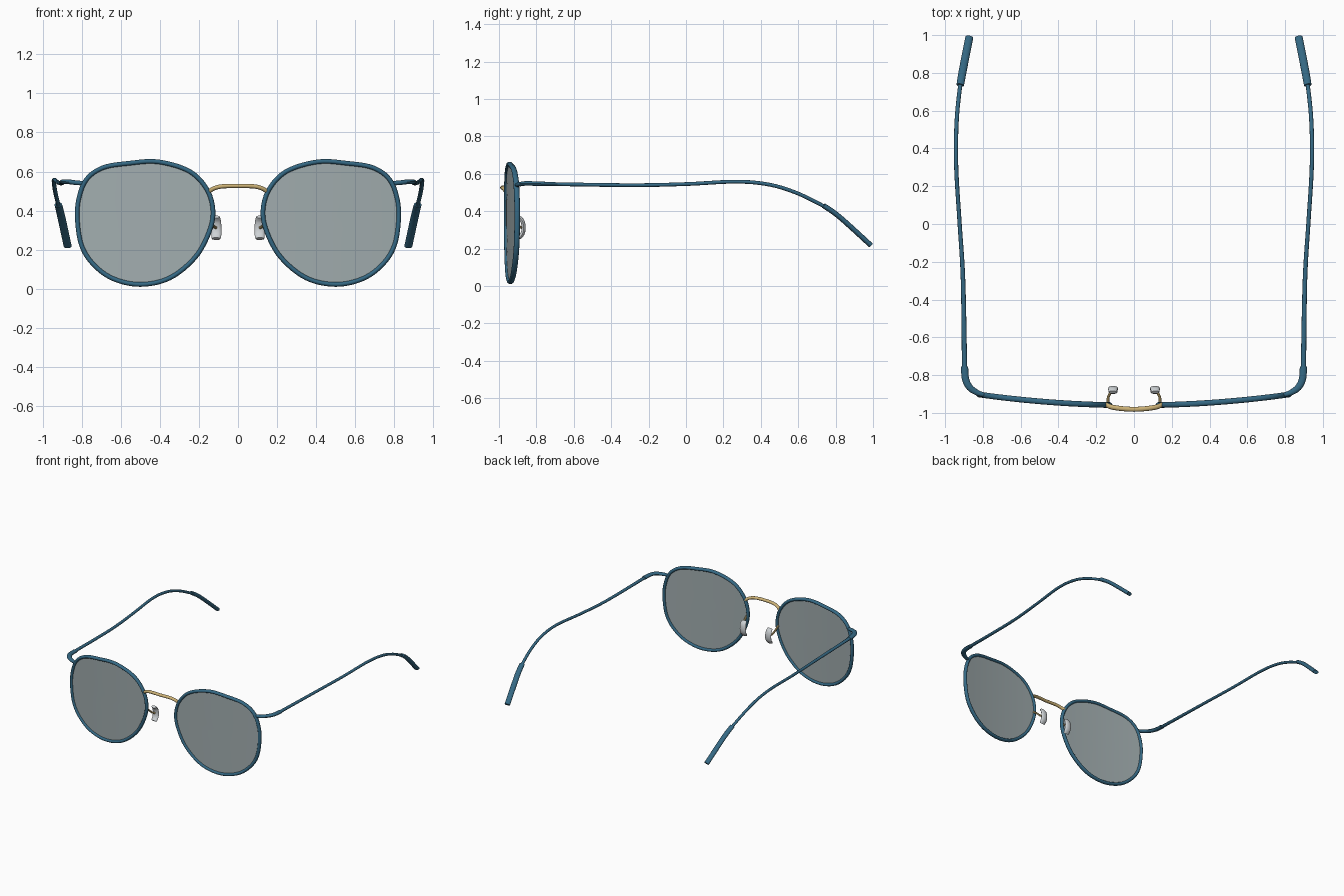
import bpy, bmesh, math
from mathutils import Vector

if "Cube" in bpy.data.objects:
    bpy.data.objects.remove(bpy.data.objects["Cube"], do_unlink=True)


def material(name, colour, alpha=1.0):
    m = bpy.data.materials.new(name)
    m.use_nodes = True
    m.diffuse_color = (*colour, alpha)
    bsdf = m.node_tree.nodes["Principled BSDF"]
    bsdf.inputs["Base Color"].default_value = (*colour, 1)
    bsdf.inputs["Alpha"].default_value = alpha
    return m


BLUE = material("blue metal", (0.035, 0.14, 0.23))
GOLD = material("gold metal", (0.60, 0.44, 0.18))
GLASS = material("grey lens", (0.36, 0.42, 0.43), 0.7)
PAD = material("clear pad", (0.62, 0.65, 0.67))
X, Y, Z = Vector((1, 0, 0)), Vector((0, 1, 0)), Vector((0, 0, 1))


def smooth_path(pts, closed=False, steps=6):
    """Catmull-Rom curve through points of any dimension."""
    n, out = len(pts), []
    at = (lambda i: pts[i % n]) if closed else (lambda i: pts[max(0, min(n - 1, i))])
    for i in range(n if closed else n - 1):
        a, b, c, d = at(i - 1), at(i), at(i + 1), at(i + 2)
        for k in range(steps):
            t = k / steps
            out.append([q + t / 2 * (r - p + t * (2 * p - 5 * q + 4 * r - s + t * (3 * q - p - 3 * r + s)))
                        for p, q, r, s in zip(a, b, c, d)])
    if not closed:
        out.append(list(pts[-1]))
    return out


def finish(name, bm, mat):
    bmesh.ops.recalc_face_normals(bm, faces=bm.faces[:])
    me = bpy.data.meshes.new(name)
    bm.to_mesh(me)
    bm.free()
    me.materials.append(mat)
    ob = bpy.data.objects.new(name, me)
    bpy.context.collection.objects.link(ob)
    bpy.ops.object.select_all(action="DESELECT")
    ob.select_set(True)
    bpy.context.view_layer.objects.active = ob
    bpy.ops.object.shade_smooth_by_angle(angle=math.radians(40))


def sweep(name, path, mat, ref, side=1, closed=False, sides=12):
    """Elliptical tube; each path point is x, y, z, half width, half height."""
    bm, rings, n = bmesh.new(), [], len(path)
    pos = [Vector((side * p[0], p[1], p[2])) for p in path]
    for i, p in enumerate(path):
        if closed:
            t = pos[(i + 1) % n] - pos[i - 1]
        else:
            t = pos[min(i + 1, n - 1)] - pos[max(i - 1, 0)]
        t.normalize()
        u = ref.cross(t).normalized()
        v = t.cross(u)
        rings.append([bm.verts.new(pos[i] + u * p[3] * math.cos(a) + v * p[4] * math.sin(a))
                      for a in (math.tau * k / sides for k in range(sides))])
    for i in range(n if closed else n - 1):
        r, q = rings[i], rings[(i + 1) % n]
        for k in range(sides):
            j = (k + 1) % sides
            bm.faces.new((r[k], r[j], q[j], q[k]))
    if not closed:
        bm.faces.new(rings[0])
        bm.faces.new(rings[-1])
    finish(name, bm, mat)


def wrap(x):
    """Depth of the gently wrapped front at a given x."""
    return -0.96 + 0.085 * x * x


def lens(name, outline, side):
    """Thin curved disc that fills the rim."""
    bm, cx, cz, rows = bmesh.new(), 0.47, 0.34, 6
    for off in (-0.003, 0.003):
        spot = lambda x, z: bm.verts.new((side * x, wrap(x) + off, z))
        mid = spot(cx, cz)
        prev = None
        for r in range(1, rows + 1):
            f = r / rows
            ring = [spot(cx + (x - cx) * f, cz + (z - cz) * f) for x, z in outline]
            for k in range(len(ring)):
                j = k - 1
                if prev:
                    bm.faces.new((prev[j], prev[k], ring[k], ring[j]))
                else:
                    bm.faces.new((mid, ring[k], ring[j]))
            prev = ring
        if off < 0:
            front = prev
    for k in range(len(front)):
        bm.faces.new((front[k - 1], front[k], prev[k], prev[k - 1]))
    finish(name, bm, GLASS)


# Rim outline, from the top clockwise
outline = smooth_path([
    (0.41, 0.65), (0.56, 0.642), (0.69, 0.62), (0.775, 0.56), (0.815, 0.46), (0.822, 0.35),
    (0.80, 0.22), (0.74, 0.125), (0.64, 0.052), (0.50, 0.022), (0.35, 0.055), (0.22, 0.16),
    (0.148, 0.29), (0.128, 0.40), (0.16, 0.51), (0.25, 0.602)], closed=True)

for label, s in (("left", 1), ("right", -1)):
    sweep(label + "_rim", [(x, wrap(x), z, 0.012, 0.015) for x, z in outline],
          BLUE, Y, s, closed=True)
    lens(label + "_lens", outline, s)

    # End piece wraps round the corner to the hinge
    sweep(label + "_end_piece", smooth_path([
        (0.79, -0.905, 0.54, 0.011, 0.011), (0.83, -0.893, 0.543, 0.015, 0.012),
        (0.87, -0.865, 0.548, 0.018, 0.012), (0.892, -0.82, 0.548, 0.019, 0.012),
        (0.897, -0.755, 0.546, 0.019, 0.012)]), BLUE, Z, s)

    # Arm bends down behind the ear
    sweep(label + "_arm", smooth_path([
        (0.897, -0.77, 0.546, 0.014, 0.010), (0.905, -0.3, 0.539, 0.012, 0.010),
        (0.923, 0.0, 0.545, 0.011, 0.010), (0.94, 0.27, 0.558, 0.011, 0.010),
        (0.942, 0.45, 0.541, 0.011, 0.010), (0.935, 0.6, 0.494, 0.011, 0.010),
        (0.918, 0.75, 0.42, 0.011, 0.010)]), BLUE, Z, s)
    sweep(label + "_ear_tip", smooth_path([
        (0.92, 0.735, 0.43, 0.020, 0.014), (0.905, 0.82, 0.37, 0.021, 0.014),
        (0.872, 0.988, 0.218, 0.021, 0.014)]), BLUE, Z, s, sides=16)

    # Nose pad and its wire
    sweep(label + "_pad_wire", smooth_path([
        (0.138, -0.955, 0.37, 0.008, 0.008), (0.137, -0.92, 0.345, 0.007, 0.007),
        (0.125, -0.895, 0.32, 0.007, 0.007), (0.112, -0.878, 0.312, 0.007, 0.007)]),
        GOLD, Z, s, sides=8)
    sweep(label + "_nose_pad", smooth_path([
        (0.113, -0.891, 0.368, 0.010, 0.020), (0.112, -0.874, 0.345, 0.011, 0.025),
        (0.111, -0.868, 0.312, 0.011, 0.026), (0.111, -0.874, 0.28, 0.011, 0.026),
        (0.112, -0.892, 0.256, 0.010, 0.023)]), PAD, X, s)

# Bridge
half = [(0.152, -0.955, 0.495), (0.125, -0.967, 0.513), (0.09, -0.974, 0.523), (0.045, -0.979, 0.526)]
bridge = [(-x, y, z) for x, y, z in half] + [(0, -0.981, 0.526)] + half[::-1]
sweep("bridge", [(*p, 0.011, 0.013) for p in smooth_path(bridge)], GOLD, Y)
